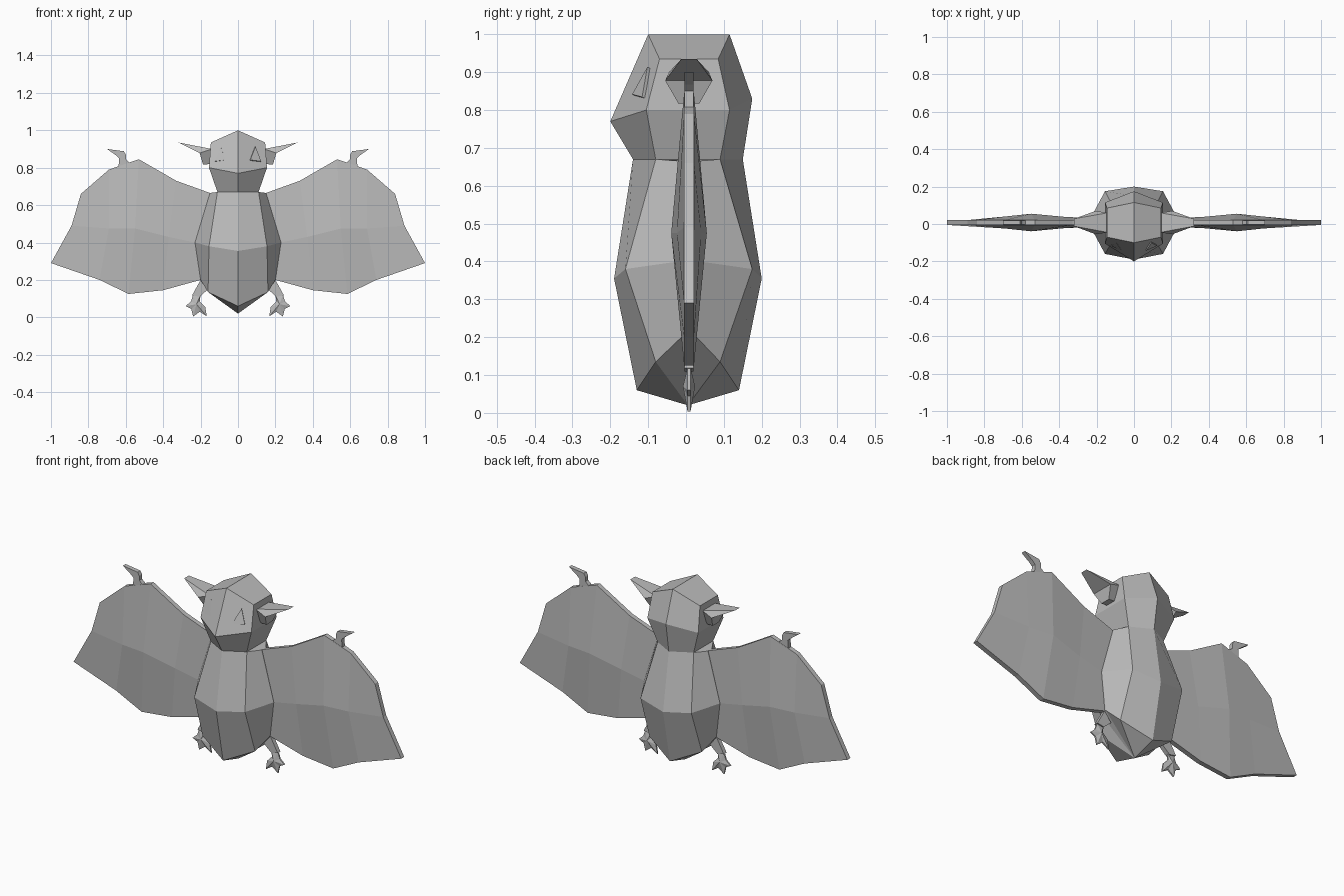
import bpy, bmesh
from mathutils import Vector

cube = bpy.data.objects.get("Cube")
if cube:
    bpy.data.objects.remove(cube, do_unlink=True)

GREY = 0.5
mat = bpy.data.materials.new("soft grey")
mat.use_nodes = True
mat.diffuse_color = (GREY, GREY, GREY, 1)
mat.node_tree.nodes["Principled BSDF"].inputs["Base Color"].default_value = (GREY, GREY, GREY, 1)

MID_Y = 0.008  # centre plane of the wings and feet


def build(name, verts, faces, side=1):
    """Flat-shaded object; side = -1 mirrors it across x."""
    bm = bmesh.new()
    vs = [bm.verts.new((x * side, y, z)) for x, y, z in verts]
    for f in faces:
        bm.faces.new([vs[i] for i in f])
    bmesh.ops.recalc_face_normals(bm, faces=bm.faces)
    mesh = bpy.data.meshes.new(name)
    bm.to_mesh(mesh)
    bm.free()
    mesh.materials.append(mat)
    obj = bpy.data.objects.new(name, mesh)
    bpy.context.collection.objects.link(obj)
    return obj


def loft(name, half_rings, tip=None):
    """Loft symmetric rings given as front-to-back halves, top ring first."""
    verts, faces = [], []
    h = len(half_rings[0])
    n = 2 * h - 2
    for half in half_rings:
        verts += half + [(-x, y, z) for x, y, z in half[-2:0:-1]]
    for r in range(len(half_rings) - 1):
        for i in range(n):
            j = (i + 1) % n
            faces.append((r * n + i, r * n + j, (r + 1) * n + j, (r + 1) * n + i))
    # The top cap folds along the centre line
    faces += [tuple(range(h)), tuple(range(h - 1, n)) + (0,)]
    last = len(verts) - n
    if tip:
        verts.append(tip)
        faces += [(last + i, last + (i + 1) % n, len(verts) - 1) for i in range(n)]
    else:
        faces.append(tuple(range(last, last + n)))
    return build(name, verts, faces)


def plate(name, outline, depth, side):
    """Flat plate in the xz plane."""
    n = len(outline)
    verts = [(x, MID_Y + s * depth, z) for s in (-1, 1) for x, z in outline]
    faces = [tuple(range(n)), tuple(range(n, 2 * n))]
    faces += [(i, (i + 1) % n, n + (i + 1) % n, n + i) for i in range(n)]
    return build(name, verts, faces, side)


# Body: shoulder, belly and hip rings closing to a low point
loft("body", [
    [(0, -.14, .67), (.11, -.08, .67), (.15, -.012, .665),
     (.15, .028, .665), (.11, .09, .67), (0, .15, .67)],
    [(0, -.19, .355), (.155, -.16, .38), (.23, -.02, .40),
     (.23, .036, .40), (.155, .175, .38), (0, .20, .355)],
    [(0, -.13, .06), (.16, -.08, .135), (.20, -.012, .20),
     (.20, .028, .20), (.16, .09, .135), (0, .14, .06)],
], tip=(0, .005, .02))

# Head: ridged crown, brow ring and neck
crown = [(0, -.10, 1), (.145, -.07, .935), (.145, .085, .935), (0, .115, 1)]
brow = [(0, -.20, .77), (.155, -.105, .80), (.155, .115, .80), (0, .175, .83)]
neck = [(0, -.14, .67), (.11, -.08, .67), (.11, .09, .67), (0, .15, .67)]
loft("head", [crown, brow, neck])


def on_face(u, v, lift):
    """Point on the sloping face panel, pushed outwards by lift."""
    low = Vector(brow[0]).lerp(Vector(brow[1]), u)
    high = Vector(crown[0]).lerp(Vector(crown[1]), u)
    return low.lerp(high, v) + Vector((.4, -.8, .4)) * lift


# Wing columns: top, middle and bottom points, then half depth at the middle
EDGE = .013
wing_columns = [
    ((.15, .665), (.23, .40), (.20, .20), .024),
    ((.33, .73), (.37, .43), (.40, .145), .030),
    ((.53, .845), (.55, .475), (.585, .125), .047),
    ((.69, .79), (.69, .475), (.74, .20), .032),
    ((.84, .66), (.89, .49), (1.0, .29), .013),
]
wing_verts, wing_faces = [], []
for top, mid, low, depth in wing_columns:
    loop = [(top, -EDGE), (mid, -depth), (low, -EDGE),
            (low, EDGE), (mid, depth), (top, EDGE)]
    wing_verts += [(p[0], MID_Y + d, p[1]) for p, d in loop]
for c in range(len(wing_columns) - 1):
    for i in range(6):
        a, b = c * 6 + i, c * 6 + (i + 1) % 6
        wing_faces.append((a, b, b + 6, a + 6))
end = len(wing_verts) - 6
for s in (0, end):
    wing_faces += [(s, s + 1, s + 4, s + 5), (s + 1, s + 2, s + 3, s + 4)]

# Ear: rows from the skull over the back to the tip, then under to the lobe
ear_rows = [(.14, .82, -.02, .035), (.14, .90, -.045, .06), (.32, .935, -.012, .028),
            (.205, .878, -.055, .07), (.187, .817, -.02, .035)]
ear_verts = [(x, y, z) for x, z, y0, y1 in ear_rows for y in (y0, y1)]
n = len(ear_verts)
ear_faces = [(i, i + 1, (i + 3) % n, (i + 2) % n) for i in range(0, n, 2)]
for k in (0, 1):
    ear_faces += [(k, 2 + k, 6 + k, 8 + k), (2 + k, 4 + k, 6 + k)]

# Foot: toe outline around a thicker middle
foot_outline = [(.20, .12), (.24, .12), (.252, .085), (.28, .06), (.25, .045), (.24, .004),
                (.205, .03), (.167, .006), (.175, .055), (.205, .085)]
foot_verts = [(x, MID_Y + s * .004, z) for s in (-1, 1) for x, z in foot_outline]
foot_verts += [(.222, MID_Y + s * .016, .07) for s in (-1, 1)]
m = len(foot_outline)
foot_faces = []
for i in range(m):
    j = (i + 1) % m
    foot_faces += [(i, j, m + j, m + i), (i, j, 2 * m), (m + i, m + j, 2 * m + 1)]

for label, side in (("left", 1), ("right", -1)):
    build(label + "_wing", wing_verts, wing_faces, side)
    build(label + "_ear", ear_verts, ear_faces, side)
    build(label + "_foot", foot_verts, foot_faces, side)
    # Hooked claw on the leading edge of the wing
    plate(label + "_wing_claw", [(.565, .815), (.64, .79), (.635, .85), (.655, .868),
                                 (.70, .90), (.61, .888), (.60, .87), (.60, .845)], .012, side)
    # Short leg between hip and foot
    plate(label + "_leg", [(.16, .15), (.20, .20), (.245, .118), (.205, .11)], .012, side)
    # Slanted eye lying on the face
    corners = [(.42, .30), (.80, .25), (.62, .72)]
    eye = [on_face(u, v, lift) for lift in (-.004, .005) for u, v in corners]
    build(label + "_eye", eye, [(0, 1, 2), (3, 4, 5), (0, 1, 4, 3),
                                (1, 2, 5, 4), (2, 0, 3, 5)], side)
